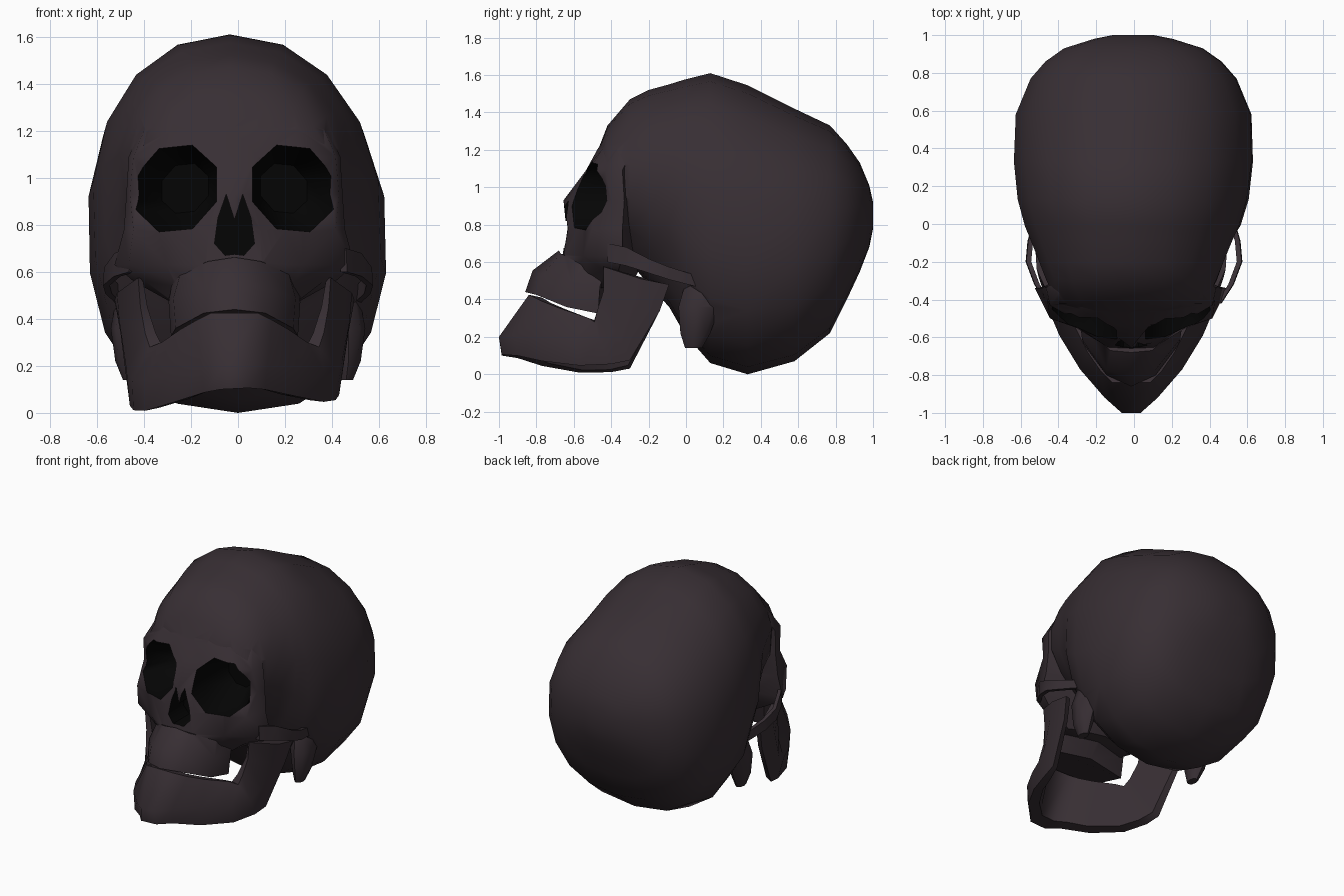
import bpy, bmesh, math

if "Cube" in bpy.data.objects:
    bpy.data.objects.remove(bpy.data.objects["Cube"])

def material(name, col):
    m = bpy.data.materials.new(name)
    m.diffuse_color = (*col, 1)
    m.use_nodes = True
    m.node_tree.nodes["Principled BSDF"].inputs["Base Color"].default_value = m.diffuse_color
    return m

BONE = material("dark bone", (0.039, 0.028, 0.034))
HOLLOW = material("black hollow", (0.0015, 0.0015, 0.0015))
DX = -0.015  # the face sits slightly off the centre line

def loft(name, rings, mat_index=0, dx=0.0, angle=55):
    """Closed skin over equal-length rings of points, capped at both ends."""
    bm = bmesh.new()
    vs = [[bm.verts.new((p[0] + dx, p[1], p[2])) for p in r] for r in rings]
    n = len(rings[0])
    for a, b in zip(vs, vs[1:]):
        for i in range(n):
            j = (i + 1) % n
            bm.faces.new((a[i], a[j], b[j], b[i]))
    bm.faces.new(vs[0])
    bm.faces.new(vs[-1])
    bmesh.ops.recalc_face_normals(bm, faces=bm.faces[:])
    for f in bm.faces:
        f.material_index = mat_index
    return finish(name, bm, angle)

def finish(name, bm, angle=55):
    me = bpy.data.meshes.new(name)
    bm.to_mesh(me)
    bm.free()
    me.materials.append(BONE)
    me.materials.append(HOLLOW)
    ob = bpy.data.objects.new(name, me)
    bpy.context.collection.objects.link(ob)
    smooth(ob, angle)
    return ob

def smooth(ob, angle):
    bpy.ops.object.select_all(action='DESELECT')
    ob.select_set(True)
    bpy.context.view_layer.objects.active = ob
    bpy.ops.object.shade_smooth_by_angle(angle=math.radians(angle))

def whole(half):
    """Mirror a half ring whose first and last points lie on x = 0."""
    return half + [(-p[0], *p[1:]) for p in half[-2:0:-1]]

def clamp(t):
    return max(0.0, min(1.0, t))

def combine(ob, other, op):
    m = ob.modifiers.new(op.lower(), 'BOOLEAN')
    m.operation = op
    m.solver = 'EXACT'
    m.object = other
    bpy.context.view_layer.objects.active = ob
    bpy.ops.object.modifier_apply(modifier=m.name)
    bpy.data.objects.remove(other)

# braincase: superellipse sections from forehead to back (y, bottom, top, half width)
sections = [
    (-0.47, 1.02, 1.20, 0.26), (-0.42, 0.86, 1.33, 0.39), (-0.30, 0.60, 1.47, 0.455),
    (-0.20, 0.48, 1.52, 0.495), (-0.09, 0.36, 1.55, 0.54), (-0.01, 0.22, 1.575, 0.575),
    (0.13, 0.06, 1.61, 0.615), (0.33, 0.00, 1.545, 0.638), (0.58, 0.07, 1.42, 0.63),
    (0.77, 0.22, 1.33, 0.55), (0.86, 0.40, 1.23, 0.47), (0.93, 0.55, 1.13, 0.37),
    (0.98, 0.68, 1.01, 0.21), (1.00, 0.78, 0.92, 0.11)]

def section(y, zb, zt, w, n=18):
    out = []
    for i in range(n):
        a = 2 * math.pi * i / n + math.pi / 2
        c, s = math.cos(a), math.sin(a)
        e = 0.94 if s > 0 else 0.84
        x = w * math.copysign(abs(c) ** e, c)
        z = (zb + zt) / 2 + (zt - zb) / 2 * math.copysign(abs(s) ** e, s)
        x *= 1 - 0.2 * clamp((0.95 - z) / 0.3) * clamp(-y / 0.2)  # hollow temples
        out.append((x - 0.04 * max(0, z - 0.75), y, z))           # slight lean
    return out

skull = loft("skull", [section(*s) for s in sections])

# face: horizontal outlines from forehead to upper jaw
outlines = {
    1.36: [(0, -.37), (.1, -.365), (.2, -.34), (.27, -.29), (.28, -.25), (.2, -.2), (0, -.1)],
    1.20: [(0, -.475), (.1, -.475), (.27, -.45), (.385, -.37), (.40, -.29), (.3, -.20), (0, -.1)],
    1.09: [(0, -.53), (.1, -.535), (.28, -.52), (.43, -.43), (.45, -.34), (.3, -.25), (0, -.2)],
    0.93: [(0, -.655), (.065, -.605), (.28, -.50), (.445, -.40), (.46, -.33), (.3, -.25), (0, -.2)],
    0.78: [(0, -.64), (.11, -.63), (.28, -.55), (.43, -.50), (.47, -.34), (.3, -.28), (0, -.2)],
    0.63: [(0, -.66), (.12, -.655), (.29, -.55), (.45, -.46), (.51, -.34), (.3, -.30), (0, -.2)],
    0.56: [(0, -.66), (.12, -.64), (.26, -.53), (.38, -.44), (.43, -.36), (.28, -.32), (0, -.25)],
    0.46: [(0, -.60), (.10, -.60), (.2, -.52), (.25, -.44), (.25, -.38), (.2, -.35), (0, -.3)]}
face = loft("face", [whole([(x, y, z) for x, y in o]) for z, o in outlines.items()], dx=DX)
combine(skull, face, 'UNION')

# upper jaw with tooth ridge
upper = [
    [(0, -.68, .662), (.11, -.67, .645), (.23, -.56, .595), (.275, -.42, .59), (0, -.35, .59)],
    [(0, -.82, .555), (.13, -.77, .53), (.26, -.61, .49), (.28, -.46, .47), (0, -.38, .47)],
    [(0, -.86, .44), (.13, -.80, .425), (.25, -.64, .36), (.27, -.47, .325), (0, -.45, .36)]]
combine(skull, loft("upper_jaw", [whole(r) for r in upper], dx=DX), 'UNION')

# bony knobs behind the jaw, running up into the braincase
for side in (1, -1):
    knob = []
    for z, r, x, y in ((.14, .045, .46, .04), (.22, .08, .47, .05), (.36, .11, .47, .07), (.5, .10, .45, .1)):
        knob.append([(side * (x + .65 * r * math.cos(a)), y + r * math.sin(a), z)
                     for a in [math.pi / 4 * i for i in range(8)]])
    combine(skull, loft("ear_knob", knob), 'UNION')

# eye sockets: octagonal tapering hollows
def socket_ring(side, y, cx, r):
    return [(side * (cx + r * 0.97 * math.cos(a)), y, 0.955 + r * math.sin(a) - 0.1 * r * math.cos(a))
            for a in [math.pi / 4 * (i + 0.5) for i in range(8)]]

for side in (1, -1):
    c = loft("socket_cutter",
             [socket_ring(side, -.85, .25, .20), socket_ring(side, -.45, .25, .19),
              socket_ring(side, -.24, .21, .11)], 1, DX)
    combine(skull, c, 'DIFFERENCE')

# nose opening: pear shape with the nasal tip hanging into it
pear = whole([(0, .82), (.035, .93), (.07, .83), (.085, .72), (.04, .67), (0, .675)])
nose = loft("nose_cutter", [[(x, y, z) for x, z in pear] for y in (-.9, -.47)], 1, DX)
combine(skull, nose, 'DIFFERENCE')
smooth(skull, 55)

# lower jaw: one band of five-sided sections from hinge to hinge, slightly tilted
jaw_half = [
    [(.06, -.985, .095), (.05, -1.0, .19), (.10, -.84, .425), (.08, -.77, .41), (.05, -.88, .10)],
    [(.13, -.90, .085), (.14, -.92, .19), (.16, -.78, .395), (.12, -.72, .38), (.11, -.82, .09)],
    [(.26, -.77, .05), (.27, -.77, .18), (.23, -.68, .355), (.18, -.65, .35), (.20, -.73, .06)],
    [(.38, -.57, .02), (.38, -.59, .15), (.31, -.52, .30), (.26, -.52, .30), (.32, -.55, .03)],
    [(.43, -.40, .025), (.435, -.46, .15), (.36, -.49, .28), (.31, -.49, .29), (.37, -.41, .035)],
    [(.445, -.30, .045), (.46, -.37, .20), (.38, -.475, .34), (.335, -.46, .34), (.40, -.31, .06)],
    [(.485, -.14, .34), (.49, -.28, .39), (.40, -.44, .45), (.37, -.42, .45), (.45, -.15, .34)],
    [(.51, -.09, .48), (.50, -.24, .51), (.41, -.44, .575), (.39, -.42, .57), (.47, -.10, .48)]]
jaw = [[(-x, y, z) for x, y, z in r] for r in reversed(jaw_half)] + jaw_half
jaw = [[(x, y, z + (.05 * x + .008 if z < .25 else 0)) for x, y, z in r] for r in jaw]
loft("lower_jaw", jaw, dx=DX)

# cheek arches (x, y, z, half height)
arch = [(.45, -.42, .65, .05), (.515, -.32, .63, .05), (.56, -.20, .58, .038),
        (.55, -.09, .54, .034), (.51, .05, .50, .03)]
for side, label in ((1, "right"), (-1, "left")):
    loft(label + "_cheek_arch",
         [[(side * (x + .010), y, z + h), (side * (x + .014), y, z - h),
           (side * (x - .014), y, z - h), (side * (x - .016), y, z + h)] for x, y, z, h in arch])
